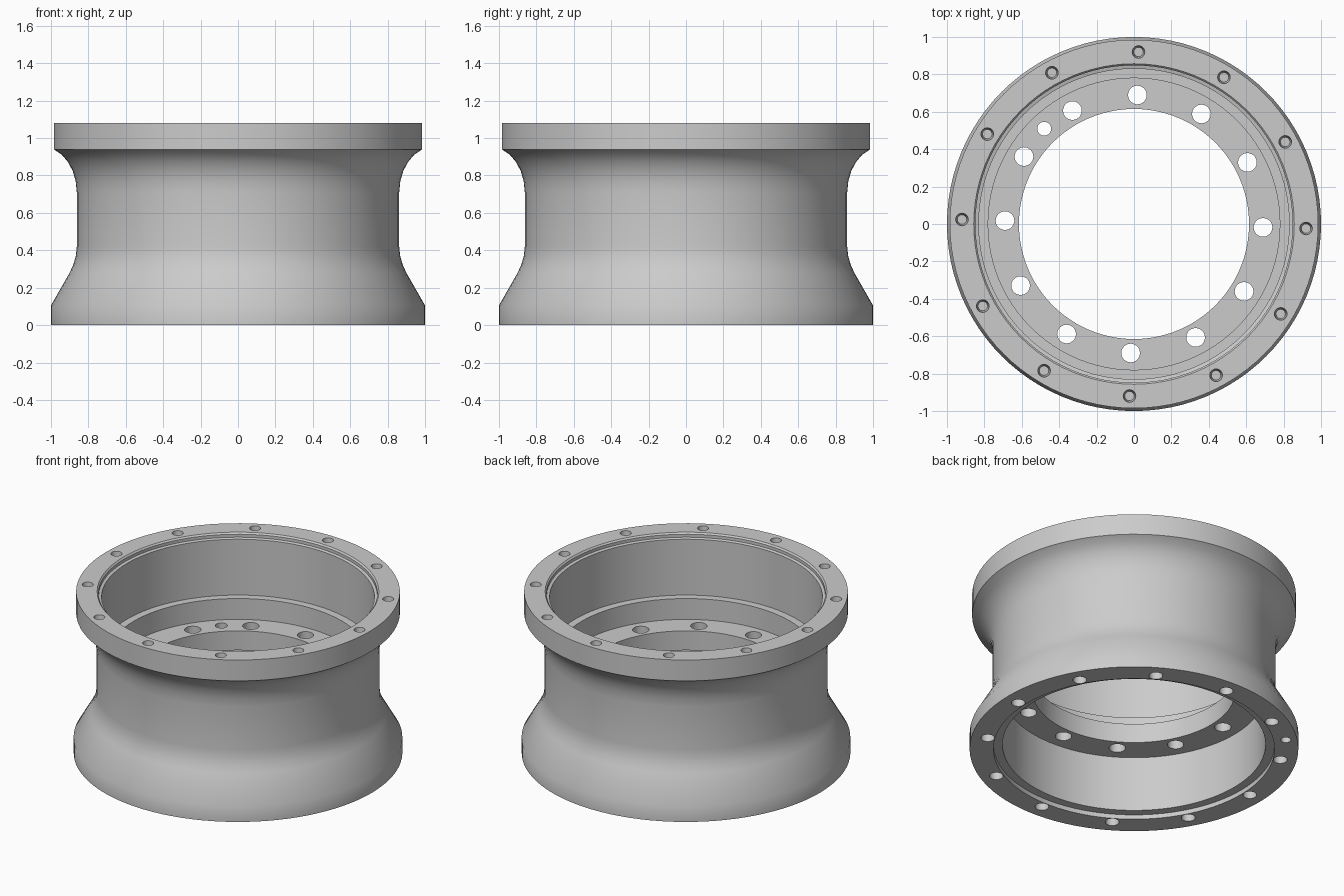
import bpy, bmesh
from math import cos, sin, radians, pi
from mathutils import Matrix, Vector

if "Cube" in bpy.data.objects:
    bpy.data.objects.remove(bpy.data.objects["Cube"])

SEGMENTS = 96
TWIST = -1.5      # angular offset of every bolt circle, degrees
VALVE = 133.3     # angle of the small extra holes, degrees

grey = bpy.data.materials.new("cast_grey")
grey.use_nodes = True
color = (0.6, 0.6, 0.6, 1)
grey.diffuse_color = color
grey.node_tree.nodes["Principled BSDF"].inputs["Base Color"].default_value = color


def make_object(name, bm):
    mesh = bpy.data.meshes.new(name)
    bmesh.ops.recalc_face_normals(bm, faces=bm.faces)
    bm.to_mesh(mesh)
    bm.free()
    obj = bpy.data.objects.new(name, mesh)
    bpy.context.collection.objects.link(obj)
    mesh.materials.append(grey)
    return obj


def lathe(name, profile):
    """Revolve a closed (radius, height) outline around z."""
    bm = bmesh.new()
    verts = [bm.verts.new((r, 0, z)) for r, z in profile]
    edges = [bm.edges.new((v, verts[i - 1])) for i, v in enumerate(verts)]
    bmesh.ops.spin(bm, geom=verts + edges, cent=(0, 0, 0), axis=(0, 0, 1),
                   angle=2 * pi, steps=SEGMENTS, use_merge=True)
    bmesh.ops.remove_doubles(bm, verts=bm.verts, dist=0.0001)
    return make_object(name, bm)


def add_hole(bm, angle, circle, z_low, z_high, r_low, r_high):
    a = radians(angle)
    spot = Vector((circle * cos(a), circle * sin(a), (z_low + z_high) / 2))
    bmesh.ops.create_cone(bm, cap_ends=True, segments=24, radius1=r_low,
                          radius2=r_high, depth=z_high - z_low,
                          matrix=Matrix.Translation(spot))


def add_bolt_circle(bm, *hole):
    for i in range(12):
        add_hole(bm, TWIST + 30 * i, *hole)


def drill(obj, bm):
    """Cut the holes, then shade smooth with sharp edges kept."""
    cutter = make_object("hole_cutter", bm)
    cutter.hide_render = True
    mod = obj.modifiers.new("holes", 'BOOLEAN')
    mod.operation = 'DIFFERENCE'
    mod.solver = 'EXACT'
    mod.object = cutter
    bpy.ops.object.select_all(action='DESELECT')
    bpy.context.view_layer.objects.active = obj
    obj.select_set(True)
    bpy.ops.object.modifier_apply(modifier=mod.name)
    bpy.data.objects.remove(cutter)
    bpy.ops.object.shade_smooth_by_angle(angle=radians(30))


# Barrel: outer skin from bottom to top, then the inner wall back down
outer = [(1.0, 0), (1.0, 0.105), (0.9, 0.28), (0.88, 0.325), (0.867, 0.37),
         (0.862, 0.42), (0.862, 0.71), (0.868, 0.77), (0.884, 0.825),
         (0.91, 0.873), (0.943, 0.912), (0.985, 0.94), (0.985, 1.08)]
inner = [(0.857, 1.08), (0.848, 1.07), (0.848, 1.05), (0.83, 1.045),
         (0.83, 0.67), (0.78, 0.67), (0.78, 0.47), (0.80, 0.47),
         (0.80, 0.03), (0.855, 0.03), (0.855, 0)]
barrel = lathe("rim_barrel", outer + inner)

# Blind bolt holes in both flanges, with a small valve hole underneath
holes = bmesh.new()
add_bolt_circle(holes, 0.92, 0.99, 1.081, 0.025, 0.034)
add_bolt_circle(holes, 0.90, -0.05, 0.12, 0.042, 0.042)
add_hole(holes, VALVE, 0.93, -0.05, 0.12, 0.031, 0.031)
drill(barrel, holes)

# Mounting ring inside the barrel, with through holes
ring = lathe("mounting_ring", [(0.615, 0.40), (0.81, 0.40), (0.81, 0.53), (0.615, 0.53)])
holes = bmesh.new()
add_bolt_circle(holes, 0.69, 0.3, 0.6, 0.05, 0.05)
add_hole(holes, VALVE, 0.70, 0.3, 0.6, 0.037, 0.037)
drill(ring, holes)
